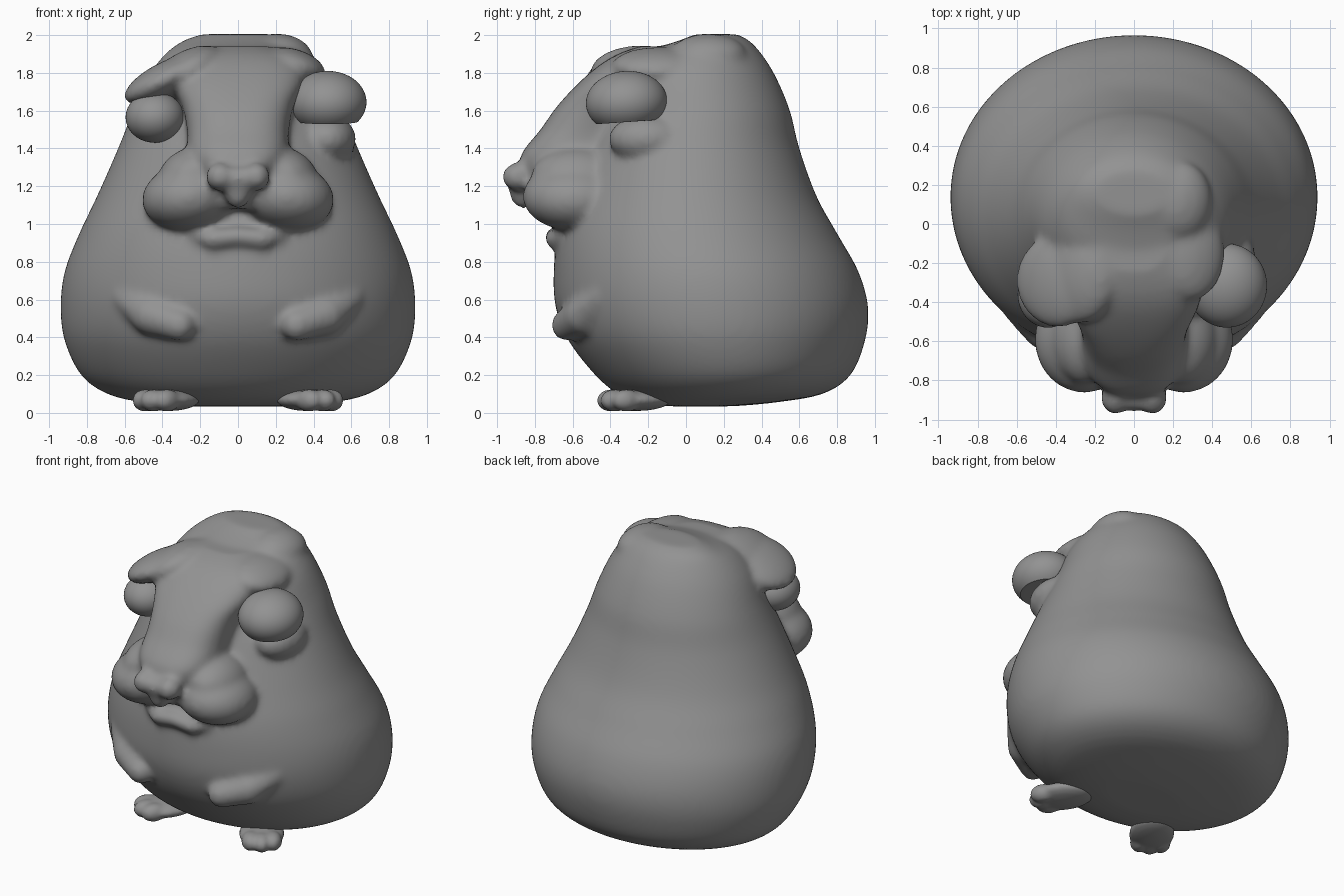
import bpy, bmesh, math
from mathutils import Matrix, Vector, Euler

if "Cube" in bpy.data.objects:
    bpy.data.objects.remove(bpy.data.objects["Cube"])

# Dark grey clay
clay = bpy.data.materials.new("dark_grey")
clay.diffuse_color = (0.29, 0.29, 0.29, 1)
clay.use_nodes = True
clay.node_tree.nodes["Principled BSDF"].inputs["Base Color"].default_value = clay.diffuse_color


def blob(bm, c, r, rot=(0, 0, 0), seg=32):
    """Ellipsoid at c with radii r and rotation in degrees."""
    e = Euler([math.radians(a) for a in rot]).to_matrix().to_4x4()
    m = Matrix.Translation(c) @ e @ Matrix.Diagonal((*r, 1))
    return bmesh.ops.create_uvsphere(bm, u_segments=seg, v_segments=seg // 2,
                                     radius=1, matrix=m)['verts']


def chain(bm, points, steps=8):
    """Tapered limb: overlapping balls along (x, y, z, radius) points."""
    for a, b in zip(points, points[1:]):
        for i in range(steps + 1):
            p = [u + (v - u) * i / steps for u, v in zip(a, b)]
            blob(bm, p[:3], (p[3],) * 3, seg=20)


def loft(bm, rows, power=2.0, n=96, steps=8):
    """Smooth stack of rings; rows are (z, half width, front y, back y)."""
    rows = [Vector(r) for r in rows]
    pts = [rows[0]] + rows + [rows[-1]]
    prof = []
    for p0, p1, p2, p3 in zip(pts, pts[1:], pts[2:], pts[3:]):
        for i in range(steps):
            t = i / steps
            prof.append(0.5 * (2 * p1 + (p2 - p0) * t
                        + (2 * p0 - 5 * p1 + 4 * p2 - p3) * t * t
                        + (3 * p1 - p0 - 3 * p2 + p3) * t ** 3))
    prof.append(rows[-1])
    rings = []
    for z, w, f, b in prof:
        ring = []
        for k in range(n):
            a = 2 * math.pi * k / n
            c, s = math.cos(a), math.sin(a)
            x = math.copysign(abs(c) ** (2 / power), c) * w
            y = math.copysign(abs(s) ** (2 / power), s) * (b - f) / 2
            ring.append(bm.verts.new((x, y + (f + b) / 2, z)))
        rings.append(ring)
    for r, q in zip(rings, rings[1:]):
        for k in range(n):
            j = (k + 1) % n
            bm.faces.new((r[k], r[j], q[j], q[k]))
    bm.faces.new(rings[0][::-1])
    bm.faces.new(rings[-1])


def finish(bm, name, voxel=None, smooth=4):
    me = bpy.data.meshes.new(name)
    bm.to_mesh(me)
    bm.free()
    me.materials.append(clay)
    for p in me.polygons:
        p.use_smooth = True
    ob = bpy.data.objects.new(name, me)
    bpy.context.collection.objects.link(ob)
    if voxel:
        m = ob.modifiers.new("fuse", 'REMESH')
        m.mode = 'VOXEL'
        m.voxel_size = voxel
        m.use_smooth_shade = True
        s = ob.modifiers.new("soften", 'SMOOTH')
        s.factor = 0.5
        s.iterations = smooth
    return ob


# Body and head: one fused skin
skin = bmesh.new()
loft(skin, [
    (0.035, 0.30, -0.10, 0.25), (0.055, 0.50, -0.24, 0.47),
    (0.10, 0.69, -0.36, 0.72), (0.20, 0.83, -0.48, 0.87),
    (0.38, 0.917, -0.62, 0.947), (0.56, 0.939, -0.69, 0.964),
    (0.75, 0.917, -0.70, 0.912), (0.95, 0.84, -0.68, 0.80),
    (1.15, 0.745, -0.62, 0.69), (1.40, 0.635, -0.53, 0.60),
    (1.60, 0.555, -0.44, 0.55), (1.78, 0.475, -0.38, 0.475),
    (1.90, 0.385, -0.24, 0.40), (1.97, 0.29, -0.04, 0.335),
    (2.005, 0.19, 0.05, 0.27)])

# Sloping face wedge
loft(skin, [
    (1.08, 0.14, -0.80, -0.40), (1.22, 0.20, -0.87, -0.35),
    (1.36, 0.26, -0.875, -0.30), (1.50, 0.27, -0.77, -0.2),
    (1.62, 0.295, -0.685, -0.1), (1.74, 0.35, -0.575, 0.0),
    (1.84, 0.36, -0.46, 0.1), (1.90, 0.30, -0.36, 0.15),
    (1.94, 0.18, -0.25, 0.15)], power=2.6)

# Left brow ridge, blended into the forehead
blob(skin, (-0.39, -0.29, 1.765), (0.235, 0.24, 0.09), (0, -27, 0))
blob(skin, (-0.28, -0.24, 1.80), (0.22, 0.27, 0.11), (0, -30, 0))
# Crown bumps
blob(skin, (0.24, 0.12, 1.90), (0.16, 0.20, 0.105), (0, 12, 0))
blob(skin, (0.30, -0.15, 1.84), (0.17, 0.24, 0.085), (0, 18, 0))
# Socket under the right eye
blob(skin, (0.47, -0.20, 1.45), (0.155, 0.21, 0.13))

for s in (-1, 1):
    # Cheeks
    blob(skin, (s * 0.255, -0.59, 1.145), (0.255, 0.275, 0.18), (0, s * 8, 0))
    blob(skin, (s * 0.25, -0.58, 1.25), (0.18, 0.24, 0.15), (0, s * 25, 0))
    # Nose wings
    blob(skin, (s * 0.095, -0.89, 1.25), (0.075, 0.085, 0.075), (0, s * -25, 0))
    # Arms and paws
    chain(skin, [(s * 0.595, -0.435, 0.61, 0.075), (s * 0.46, -0.54, 0.515, 0.105),
                 (s * 0.31, -0.63, 0.465, 0.085)])
    # Lower lip
    chain(skin, [(0, -0.695, 0.935, 0.05), (s * 0.13, -0.69, 0.92, 0.055),
                 (s * 0.22, -0.645, 0.94, 0.04)])
# Nose middle and ridge below
blob(skin, (0, -0.875, 1.24), (0.12, 0.085, 0.07))
blob(skin, (0, -0.86, 1.19), (0.075, 0.08, 0.11))
finish(skin, "body", voxel=0.02, smooth=10)

# Left eyeball under the brow
eye = bmesh.new()
blob(eye, (-0.44, -0.36, 1.565), (0.155, 0.17, 0.135), seg=48)
finish(eye, "left_eye")

# Right bulging eye: dome with a flat underside
dome = bmesh.new()
for v in blob(dome, (0, 0, 0), (0.205, 0.215, 0.165), seg=64):
    v.co.z = max(v.co.z, -0.105)
bmesh.ops.transform(dome, verts=dome.verts, matrix=Matrix.Translation((0.475, -0.315, 1.645))
                    @ Matrix.Rotation(math.radians(4), 4, 'X'))
ob = finish(dome, "right_eye")
bpy.context.view_layer.objects.active = ob
ob.select_set(True)
bpy.ops.object.shade_smooth_by_angle(angle=math.radians(30))

# Feet turned outward, with three soft toes each
for s, name in ((-1, "left_foot"), (1, "right_foot")):
    foot = bmesh.new()
    d = Vector((s * math.sin(math.radians(35)), -math.cos(math.radians(35)), 0))
    side = Vector((-d.y, d.x, 0))
    c = Vector((s * 0.37, -0.265, 0.068))
    blob(foot, c, (0.145, 0.205, 0.058), (0, 0, s * 35))
    for k in (-1, 0, 1):
        t = c + d * (0.135 - 0.025 * abs(k)) + side * 0.07 * k
        blob(foot, (t.x, t.y, 0.066), (0.06, 0.085, 0.06), (0, 0, s * 35))
    finish(foot, name, voxel=0.014, smooth=6)
